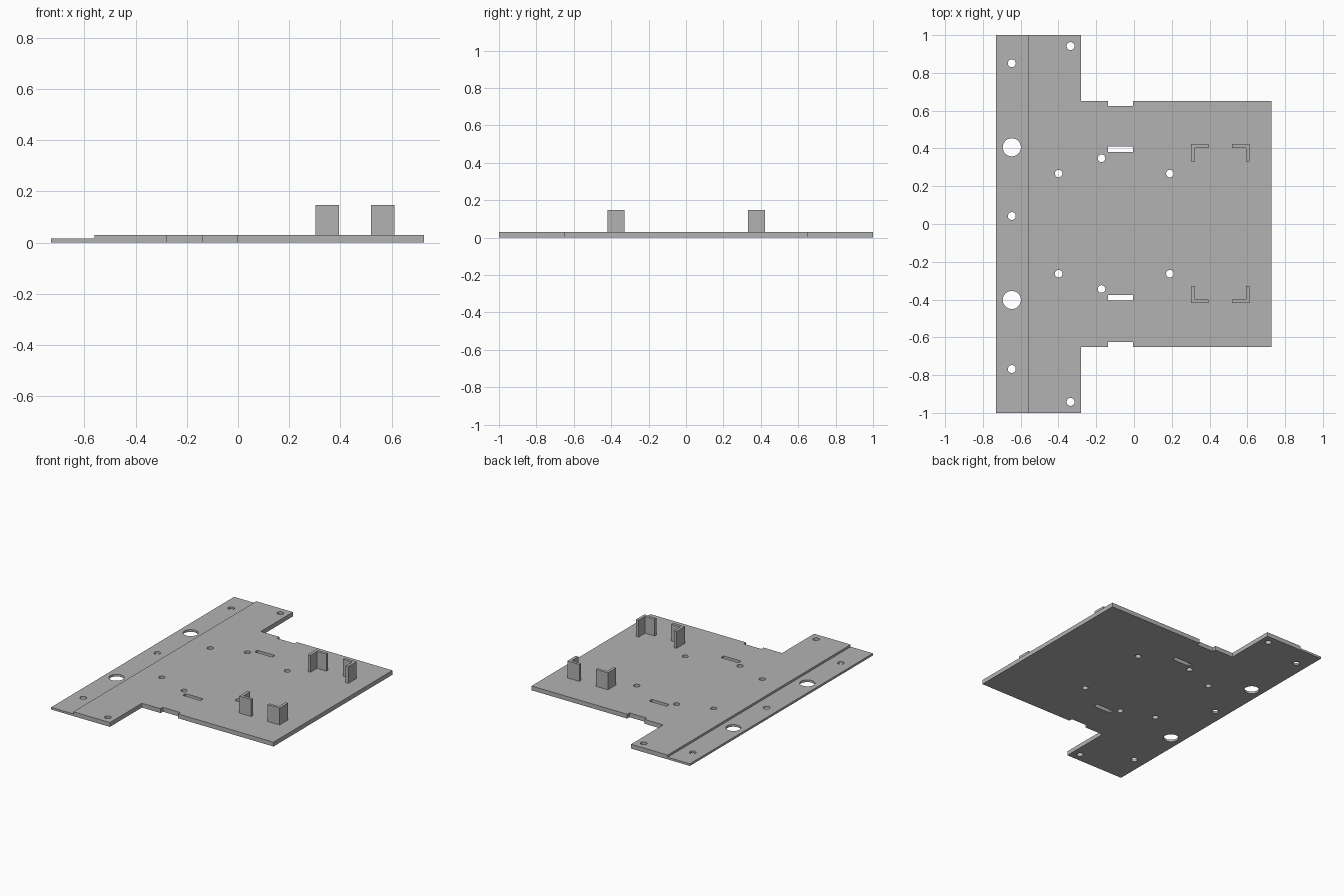
import bpy, bmesh, math
from mathutils import Matrix, Vector

if "Cube" in bpy.data.objects:
    bpy.data.objects.remove(bpy.data.objects["Cube"], do_unlink=True)

THICK, LIP, POST_TOP = 0.03, 0.015, 0.147
MID_Y = 0.002  # mirror line of the mounting features

grey = bpy.data.materials.new("plain grey")
grey.use_nodes = True
grey.diffuse_color = (0.45, 0.45, 0.45, 1)
grey.node_tree.nodes["Principled BSDF"].inputs["Base Color"].default_value = (0.45, 0.45, 0.45, 1)


def make_object(name, bm):
    bmesh.ops.recalc_face_normals(bm, faces=bm.faces)
    mesh = bpy.data.meshes.new(name)
    bm.to_mesh(mesh)
    bm.free()
    mesh.materials.append(grey)
    obj = bpy.data.objects.new(name, mesh)
    bpy.context.collection.objects.link(obj)
    return obj


def prism(bm, points, z0, z1):
    face = bm.faces.new([bm.verts.new((x, y, z0)) for x, y in points])
    out = bmesh.ops.extrude_face_region(bm, geom=[face])
    top = [v for v in out["geom"] if isinstance(v, bmesh.types.BMVert)]
    bmesh.ops.translate(bm, verts=top, vec=(0, 0, z1 - z0))


def box(bm, x0, x1, y0, y1, z0, z1):
    prism(bm, [(x0, y0), (x1, y0), (x1, y1), (x0, y1)], z0, z1)


def drill(bm, x, y, radius):
    bmesh.ops.create_cone(bm, cap_ends=True, segments=32, radius1=radius, radius2=radius,
                          depth=0.2, matrix=Matrix.Translation(Vector((x, y, 0))))


# Base plate: T-shaped outline with an edge notch on each side
half = [(0.727, 0.65), (-0.004, 0.65), (-0.004, 0.625), (-0.138, 0.625),
        (-0.138, 0.65), (-0.28, 0.65), (-0.28, 1), (-0.73, 1)]
bm = bmesh.new()
prism(bm, half + [(x, -y) for x, y in reversed(half)], 0, THICK)
plate = make_object("base_plate", bm)

# Rebate that thins the long edge into a lip
bm = bmesh.new()
box(bm, -0.9, -0.56, -1.2, 1.2, LIP, 0.2)
rebate = make_object("rebate_cutter", bm)

# Through holes and slots
bm = bmesh.new()
for y in (0.851, 0.042, -0.768):
    drill(bm, -0.647, y, 0.021)
for side in (1, -1):
    drill(bm, -0.647, MID_Y + side * 0.404, 0.048)
    drill(bm, -0.336, side * 0.942, 0.021)
    drill(bm, -0.172, MID_Y + side * 0.346, 0.02)
    for x in (-0.399, 0.19):
        drill(bm, x, MID_Y + side * 0.265, 0.02)
    a, b = sorted(MID_Y + side * d for d in (0.378, 0.408))
    box(bm, -0.138, -0.004, a, b, -0.1, 0.1)
holes = make_object("hole_cutter", bm)

for cutter in (rebate, holes):
    cutter.hide_render = True
    mod = plate.modifiers.new(cutter.name, 'BOOLEAN')
    mod.operation, mod.solver, mod.object = 'DIFFERENCE', 'EXACT', cutter
bpy.context.view_layer.update()
cut = bpy.data.meshes.new_from_object(plate.evaluated_get(bpy.context.evaluated_depsgraph_get()))
plate.modifiers.clear()
plate.data = cut
for cutter in (rebate, holes):
    bpy.data.objects.remove(cutter, do_unlink=True)

# Smooth hole walls with sharp rims
bpy.ops.object.select_all(action='DESELECT')
plate.select_set(True)
bpy.context.view_layer.objects.active = plate
bpy.ops.object.shade_smooth_by_angle(angle=math.radians(30))

# Four L-shaped corner brackets, outer corners facing away from each other
WALL = 0.02
for x, sx, end in ((0.302, 1, "right"), (0.612, -1, "left")):
    for side, place in ((1, "back"), (-1, "front")):
        profile = [(0, 0), (0.092, 0), (0.092, WALL), (WALL, WALL), (WALL, 0.091), (0, 0.091)]
        points = [(x + sx * u, MID_Y + side * (0.421 - v)) for u, v in profile]
        bm = bmesh.new()
        prism(bm, points, THICK, POST_TOP)
        make_object(f"corner_bracket_{place}_{end}", bm)
